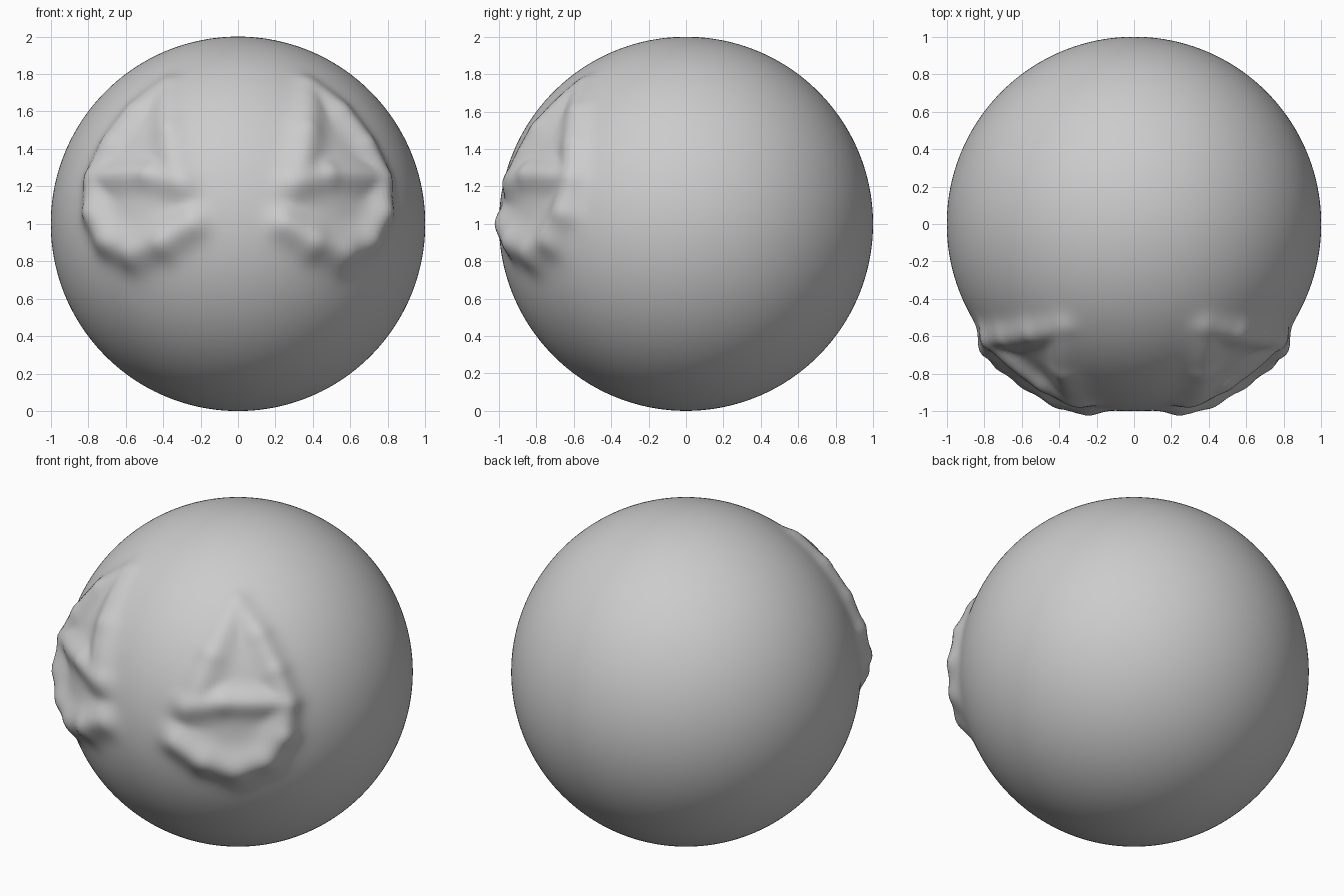
import bpy
from math import exp, sqrt
from mathutils import Vector

if "Cube" in bpy.data.objects:
    bpy.data.objects.remove(bpy.data.objects["Cube"])


def on_ball(x, z):
    """Front-view point (x, z) lifted onto the front of the unit ball."""
    return Vector((x, -sqrt(max(0.0, 1 - x * x - (z - 1) ** 2)), z - 1))


# Raised ridges around one eye: (x, z, height, half width) along each path
ridges = [
    # lower lid sweeping round to the outer corner
    [(0.25, 1.00, 0.055, 0.09), (0.40, 0.91, 0.062, 0.10), (0.56, 0.86, 0.060, 0.11),
     (0.69, 0.92, 0.060, 0.10), (0.76, 1.06, 0.062, 0.09), (0.76, 1.24, 0.055, 0.08)],
    # outer brow rising to the top
    [(0.76, 1.24, 0.055, 0.08), (0.68, 1.42, 0.045, 0.08),
     (0.55, 1.60, 0.038, 0.08), (0.38, 1.74, 0.025, 0.08)],
    # inner edge of the brow
    [(0.38, 1.74, 0.025, 0.08), (0.37, 1.50, 0.042, 0.09), (0.33, 1.25, 0.045, 0.10)],
    # upper lid
    [(0.30, 1.22, 0.050, 0.09), (0.48, 1.26, 0.050, 0.08), (0.72, 1.25, 0.050, 0.08)],
]

segments = []
for path in ridges:
    for a, b in zip(path, path[1:]):
        segments.append((on_ball(*a[:2]), on_ball(*b[:2]), a[2:], b[2:]))


def relief(p):
    """Height of the sculpted ridges at p, blended with a smooth maximum."""
    total = 0.0
    for a, b, pa, pb in segments:
        ab = b - a
        t = min(1.0, max(0.0, (p - a).dot(ab) / ab.length_squared))
        h = pa[0] + (pb[0] - pa[0]) * t
        w = pa[1] + (pb[1] - pa[1]) * t
        d = (p - a - ab * t).length / w
        if d < 2.5:
            total += (h * exp(-d * d * 1.1)) ** 4
    return total ** 0.25


# Head ball
bpy.ops.mesh.primitive_uv_sphere_add(segments=256, ring_count=128, radius=1, location=(0, 0, 1))
head = bpy.context.object
head.name = "head_ball"

# Sculpt both eyes symmetrically on the front
for v in head.data.vertices:
    if v.co.y < -0.2:
        n = v.co.normalized()
        v.co = n * (1 + relief(Vector((abs(n.x), n.y, n.z))))

bpy.ops.object.shade_smooth()
